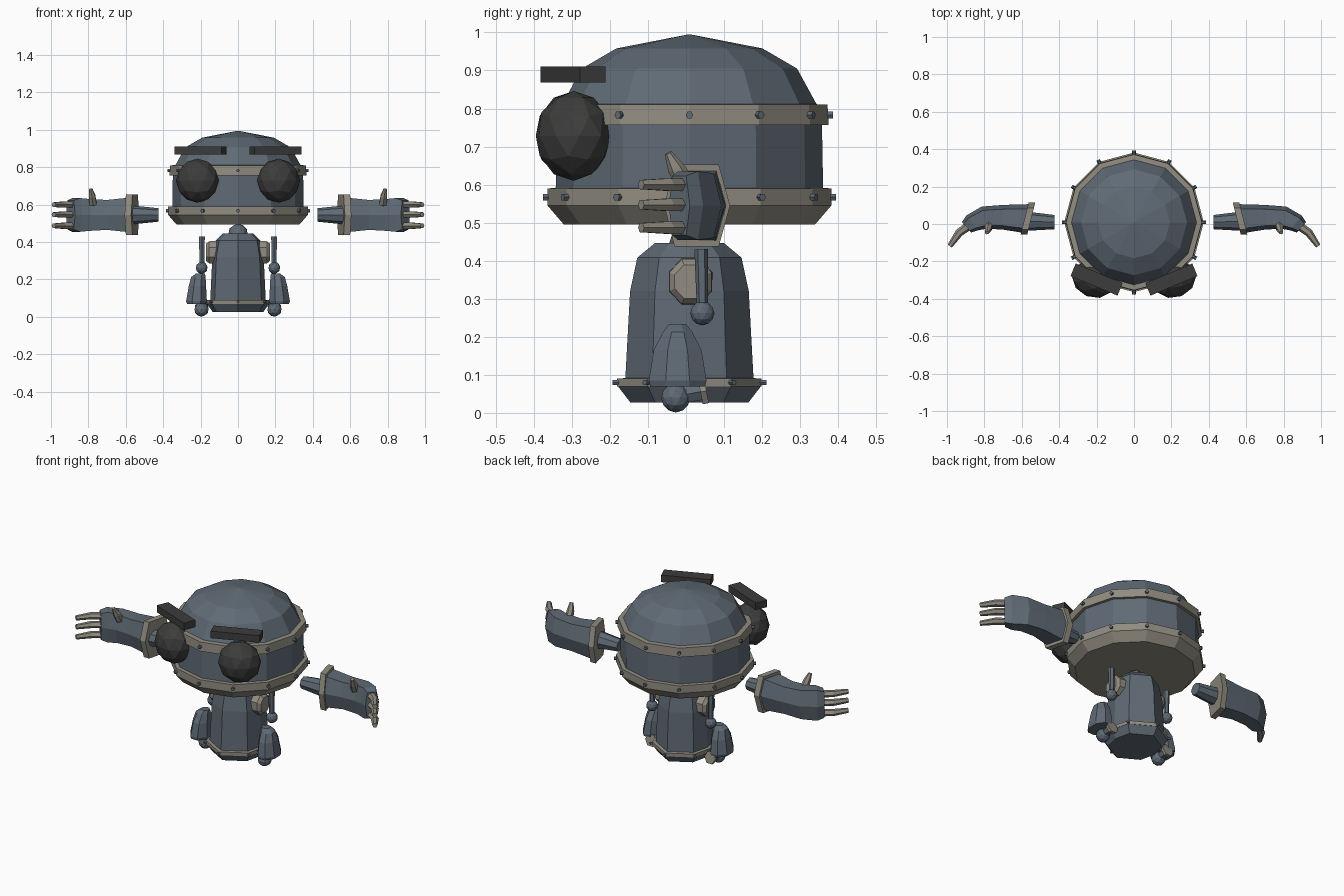
import bpy, bmesh, math
from mathutils import Vector, Matrix

if "Cube" in bpy.data.objects:
    bpy.data.objects.remove(bpy.data.objects["Cube"])


def material(name, rgb):
    m = bpy.data.materials.new(name)
    m.diffuse_color = (*rgb, 1)
    m.use_nodes = True
    m.node_tree.nodes["Principled BSDF"].inputs["Base Color"].default_value = m.diffuse_color
    return m


BLUE = material("blue_grey_metal", (0.115, 0.145, 0.178))
TRIM = material("warm_grey_trim", (0.285, 0.265, 0.22))
DARK = material("dark_glass", (0.047, 0.046, 0.045))
CY = 0.009  # depth centre of head and body


def finish(name, bm, mat):
    bmesh.ops.recalc_face_normals(bm, faces=bm.faces)
    me = bpy.data.meshes.new(name)
    bm.to_mesh(me)
    bm.free()
    me.materials.append(mat)
    ob = bpy.data.objects.new(name, me)
    bpy.context.collection.objects.link(ob)
    return ob


def loft(name, rings, mat):
    """Skin a list of equal-sized point rings and cap both ends."""
    bm = bmesh.new()
    vs = [[bm.verts.new(p) for p in r] for r in rings]
    n = len(vs[0])
    for a, b in zip(vs, vs[1:]):
        for i in range(n):
            j = (i + 1) % n
            bm.faces.new((a[i], a[j], b[j], b[i]))
    bm.faces.new(vs[0])
    bm.faces.new(vs[-1])
    return finish(name, bm, mat)


def polygon(n, phase=0.0):
    return [(math.cos(phase + math.tau * i / n), math.sin(phase + math.tau * i / n)) for i in range(n)]


def stack(name, shape, profile, mat):
    """Vertical loft of a plan shape; profile rows are (z, radius)."""
    return loft(name, [[(x * r, CY + y * r, z) for x, y in shape] for z, r in profile], mat)


def tube(name, path, mat, s=1, n=6, phase=0.0):
    """Loft along a path; rows are (point, half width, half height)."""
    pts = [Vector(p[0]) for p in path]
    rings = []
    for i, (p, w, h) in enumerate(path):
        t = (pts[min(i + 1, len(pts) - 1)] - pts[max(i - 1, 0)]).normalized()
        ref = Vector((0, 0, 1)) if abs(t.z) < 0.8 else Vector((1, 0, 0))
        u = t.cross(ref).normalized()
        v = u.cross(t)
        ring = [pts[i] + u * (w * a) + v * (h * b) for a, b in polygon(n, phase)]
        rings.append([(q.x * s, q.y, q.z) for q in ring])
    return loft(name, rings, mat)


def ball(name, loc, radii, mat, turn=0.0):
    bm = bmesh.new()
    bmesh.ops.create_icosphere(bm, subdivisions=2, radius=1)
    m = Matrix.Translation(loc) @ Matrix.Rotation(turn, 4, 'Z') @ Matrix.Diagonal((*radii, 1))
    bmesh.ops.transform(bm, matrix=m, verts=bm.verts)
    return finish(name, bm, mat)


def bolts(name, shape, radius, z, size):
    """Hexagonal bolt heads on every corner of a band."""
    for x, y in shape:
        p = Vector((x * radius, CY + y * radius, z))
        d = Vector((x, y, 0)).normalized()
        tube(name, [(p - d * 0.01, size, size), (p + d * 0.012, size, size)], BLUE)


# Head: twelve-sided dome with two bolted bands
twelve = polygon(12)
stack("head_dome", twelve, [(0.56, 0.352), (0.78, 0.348), (0.81, 0.335), (0.905, 0.283),
                            (0.958, 0.192), (0.995, 0.002)], BLUE)
stack("head_lower_band", twelve, [(0.495, 0.33), (0.545, 0.373), (0.59, 0.373), (0.592, 0.34)], TRIM)
stack("head_upper_band", twelve, [(0.757, 0.33), (0.757, 0.366), (0.81, 0.363), (0.812, 0.32)], TRIM)
bolts("head_lower_bolt", twelve, 0.373, 0.567, 0.010)
bolts("head_upper_bolt", twelve, 0.365, 0.783, 0.010)

# Body: tapered eight-sided bell with a bolted rim
plan = [(0, -1), (0.74, -0.58), (0.88, 0), (0.74, 0.58), (0, 1), (-0.74, 0.58), (-0.88, 0), (-0.74, -0.58)]
stack("body_base", plan, [(0.027, 0.155), (0.07, 0.188)], BLUE)
stack("body_shell", plan, [(0.07, 0.17), (0.1, 0.168), (0.32, 0.156), (0.408, 0.137), (0.447, 0.09)], BLUE)
stack("body_rim", plan, [(0.07, 0.19), (0.09, 0.19), (0.092, 0.16)], TRIM)
bolts("body_bolt", plan, 0.19, 0.08, 0.008)
ball("neck_ball", (0, CY, 0.447), (0.053, 0.053, 0.05), BLUE)

for s in (1, -1):
    side = "right" if s > 0 else "left"
    # Eyes and brows, turned outward around the head
    turn = s * math.radians(22.5)
    ball(side + "_eye", (s * 0.217, -0.295, 0.728), (0.118, 0.098, 0.118), DARK, turn)
    bm = bmesh.new()
    bmesh.ops.create_cube(bm, size=1)
    m = (Matrix.Translation((s * 0.2, -0.297, 0.889)) @ Matrix.Rotation(turn, 4, 'Z')
         @ Matrix.Diagonal((0.272, 0.073, 0.042, 1)))
    bmesh.ops.transform(bm, matrix=m, verts=bm.verts)
    finish(side + "_brow", bm, DARK)

    # Shoulder socket, hanging rod and ball
    tube(side + "_socket", [((0.11, 0.012, 0.345), 0.062, 0.066), ((0.155, 0.012, 0.345), 0.06, 0.064),
                            ((0.172, 0.012, 0.345), 0.045, 0.048)], TRIM, s, 8, math.pi / 8)
    tube(side + "_rod", [((0.193, 0.043, 0.26), 0.014, 0.014), ((0.193, 0.04, 0.43), 0.018, 0.018)], BLUE, s)
    ball(side + "_rod_ball", (s * 0.194, 0.043, 0.262), (0.032,) * 3, BLUE)

    # Leg cover, foot ball and rear nozzle
    rows = [(0.07, 0.222, 0.055, 0.078), (0.085, 0.222, 0.06, 0.082), (0.165, 0.217, 0.05, 0.068),
            (0.212, 0.212, 0.042, 0.042), (0.233, 0.2, 0.025, 0.025)]
    loft(side + "_leg_cover", [[(s * (cx + rx * a), -0.022 + ry * b, z) for a, b in polygon(8, math.pi / 8)]
                               for z, cx, rx, ry in rows], BLUE)
    ball(side + "_foot_ball", (s * 0.195, -0.027, 0.04), (0.039,) * 3, BLUE)
    tube(side + "_nozzle", [((0.195, -0.02, 0.045), 0.024, 0.024), ((0.195, 0.045, 0.057), 0.026, 0.026)],
         BLUE, s)
    tube(side + "_nozzle_ring", [((0.195, 0.038, 0.055), 0.036, 0.038), ((0.195, 0.054, 0.058), 0.036, 0.038)],
         TRIM, s)

    # Forearm and glove bending forward at the wrist
    tube(side + "_forearm", [((0.425, 0.01, 0.545), 0.038, 0.036), ((0.58, 0.015, 0.545), 0.052, 0.052)],
         BLUE, s, 8)
    flat6 = [(-0.97, 0), (-0.66, 1), (0.66, 1), (1, 0), (0.66, -1), (-0.66, -1)]

    def section(x, lean, cy, ry, rz):
        return [(s * (x - lean * a * ry), cy + a * ry, 0.545 + b * rz) for a, b in flat6]

    loft(side + "_glove", [section(0.575, 0.2, 0.028, 0.078, 0.092), section(0.70, 0, 0.035, 0.067, 0.08),
                           section(0.80, -0.25, 0.033, 0.06, 0.085), section(0.865, -0.8, 0.005, 0.04, 0.09),
                           section(0.895, -0.9, -0.018, 0.028, 0.078)], BLUE)
    loft(side + "_cuff", [section(0.55, 0.25, 0.028, 0.088, 0.108), section(0.585, 0.25, 0.028, 0.088, 0.108)],
         TRIM)

    # Three curved fingers and a thumb
    for z in (0.6, 0.547, 0.487):
        tube(side + "_finger", [((0.87, 0.0, z), 0.024, 0.019), ((0.935, -0.047, z), 0.022, 0.019),
                                ((0.985, -0.118, z), 0.014, 0.014)], TRIM, s, 6)
    tube(side + "_thumb", [((0.775, -0.005, 0.605), 0.026, 0.022), ((0.78, -0.027, 0.645), 0.022, 0.02),
                           ((0.787, -0.047, 0.683), 0.01, 0.01)], TRIM, s, 6)
